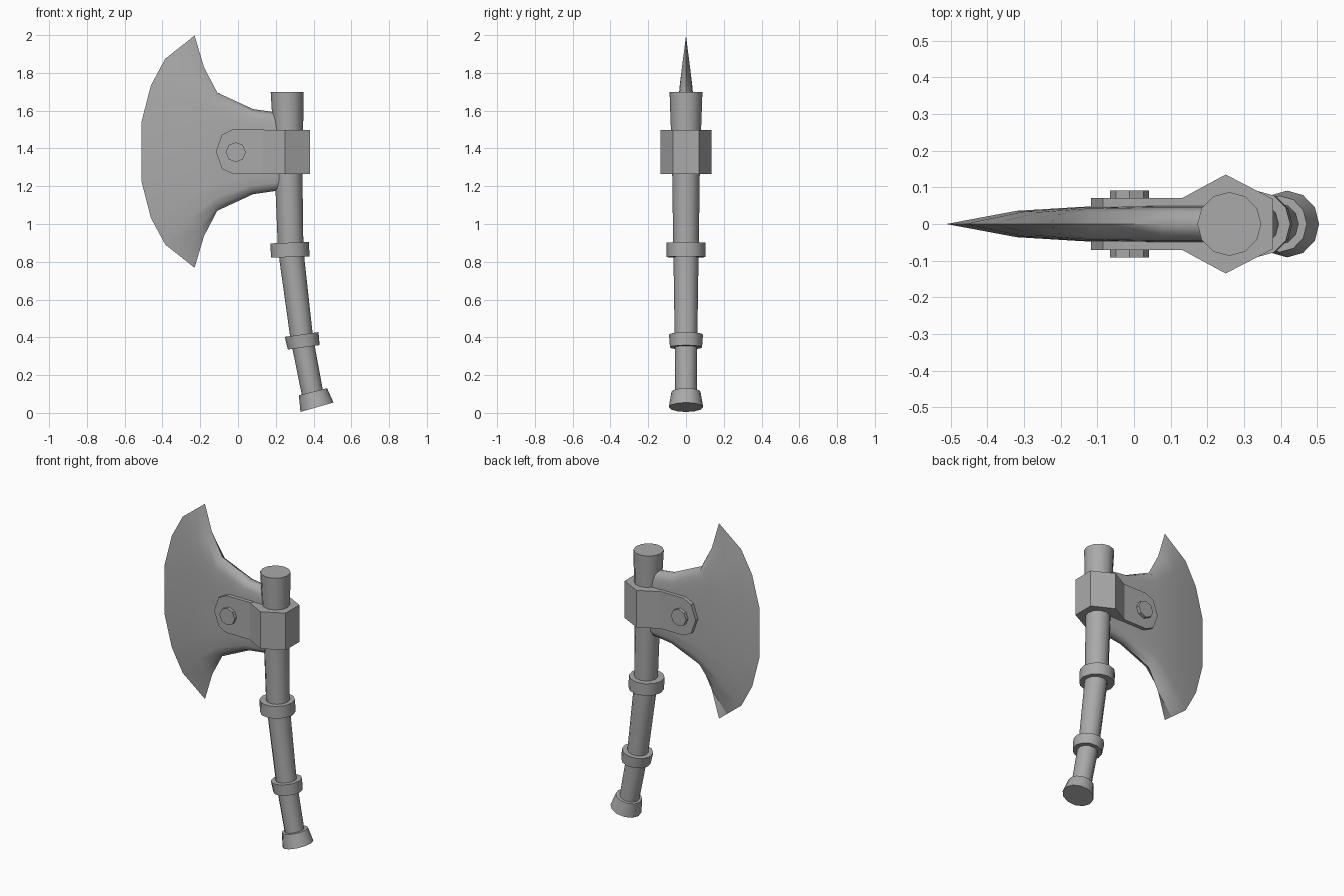
import bpy, bmesh, math
from mathutils import Vector

cube = bpy.data.objects.get("Cube")
if cube:
    bpy.data.objects.remove(cube, do_unlink=True)

grey = bpy.data.materials.new("plain grey")
grey.use_nodes = True
COLOR = (0.4, 0.4, 0.4, 1)
grey.diffuse_color = COLOR
grey.node_tree.nodes["Principled BSDF"].inputs["Base Color"].default_value = COLOR

MID = 1.383   # height of the blade's centre line


def finish(name, bm, angle=35):
    bmesh.ops.remove_doubles(bm, verts=bm.verts, dist=0.0005)
    bmesh.ops.recalc_face_normals(bm, faces=bm.faces)
    mesh = bpy.data.meshes.new(name)
    bm.to_mesh(mesh)
    bm.free()
    mesh.materials.append(grey)
    obj = bpy.data.objects.new(name, mesh)
    bpy.context.collection.objects.link(obj)
    bpy.ops.object.select_all(action='DESELECT')
    obj.select_set(True)
    bpy.context.view_layer.objects.active = obj
    bpy.ops.object.shade_smooth_by_angle(angle=math.radians(angle))
    return obj


def tube(name, sections, sides=12):
    """Sweep rings given as (x, z, radius, tilt in degrees)."""
    bm = bmesh.new()
    rings = []
    for x, z, r, tilt in sections:
        t = math.radians(tilt)
        across = Vector((math.cos(t), 0, math.sin(t)))
        ring = []
        for i in range(sides):
            a = math.tau * i / sides
            p = Vector((x, 0, z)) + across * r * math.cos(a)
            ring.append(bm.verts.new(p + Vector((0, r * math.sin(a), 0))))
        rings.append(ring)
    for low, high in zip(rings, rings[1:]):
        for i in range(sides):
            j = (i + 1) % sides
            bm.faces.new((low[i], low[j], high[j], high[i]))
    bm.faces.new(rings[0])
    bm.faces.new(rings[-1])
    return finish(name, bm)


def prism(name, points, depth):
    """Extrude a flat outline along a vector."""
    bm = bmesh.new()
    face = bm.faces.new([bm.verts.new(p) for p in points])
    made = bmesh.ops.extrude_face_region(bm, geom=[face])["geom"]
    bmesh.ops.translate(bm, vec=depth,
                        verts=[v for v in made if isinstance(v, bmesh.types.BMVert)])
    return finish(name, bm, 25)


# Bent, tapering handle with its rings and pommel
tube("handle", [(0.26, 1.7, 0.087, 0), (0.265, 1.5, 0.08, 0),
                (0.268, 1.27, 0.073, 2), (0.278, 0.9, 0.068, 4),
                (0.287, 0.8, 0.066, 6), (0.337, 0.4, 0.06, 9),
                (0.397, 0.09, 0.057, 13)])
tube("upper_ring", [(0.273, 0.901, 0.102, 2), (0.277, 0.825, 0.102, 2)])
tube("lower_ring", [(0.337, 0.415, 0.09, 8), (0.348, 0.347, 0.085, 8)])
tube("pommel", [(0.397, 0.112, 0.077, 14), (0.418, 0.03, 0.091, 16)])

# Blade: columns of (rim x, middle x, half height, half thickness)
columns = [(0.22, 0.22, 0.205, 0.05), (0.08, 0.06, 0.225, 0.05),
           (-0.11, -0.14, 0.313, 0.047), (-0.18, -0.32, 0.447, 0.036),
           (-0.23, -0.512, 0.615, 0)]
# Rows of (height share, forward bulge, thickness share)
half_rows = [(0, 1, 1), (0.25, 1, 1), (0.57, 0.82, 0.97),
             (0.8, 0.55, 0.9), (0.93, 0.19, 0.7), (1, 0, 0)]
rows = [(-h, b, t) for h, b, t in reversed(half_rows[1:])] + half_rows

bm = bmesh.new()
for side in (-1, 1):
    grid = [[bm.verts.new((rim + (mid - rim) * bulge, side * thick * share,
                           MID + half * h))
             for h, bulge, share in rows] for rim, mid, half, thick in columns]
    for a, b in zip(grid, grid[1:]):
        for i in range(len(rows) - 1):
            bm.faces.new((a[i], a[i + 1], b[i + 1], b[i]))
finish("blade", bm, 50)

# Strap collar around the handle
collar = [(0.13, 0.07), (0.25, 0.135), (0.38, 0.068)]
collar += [(x, -y) for x, y in reversed(collar)]
prism("strap_collar", [(x, y, 1.265) for x, y in collar], (0, 0, 0.233))

# Strap plates with clipped ends, on both blade faces
end = [(0.14, 0.117), (-0.03, 0.117), (-0.085, 0.09), (-0.117, 0)]
outline = end + [(x, -z) for x, z in reversed(end[:-1])]
for side, label in ((-1, "front"), (1, "back")):
    prism(label + "_strap_plate",
          [(x, side * 0.045, MID + z) for x, z in outline], (0, side * 0.026, 0))

# Eight-sided rivet through the plates
rivet = [(-0.012 + 0.053 * math.cos(math.tau * i / 8), -0.092,
          MID - 0.003 + 0.053 * math.sin(math.tau * i / 8)) for i in range(8)]
prism("rivet", rivet, (0, 0.184, 0))
